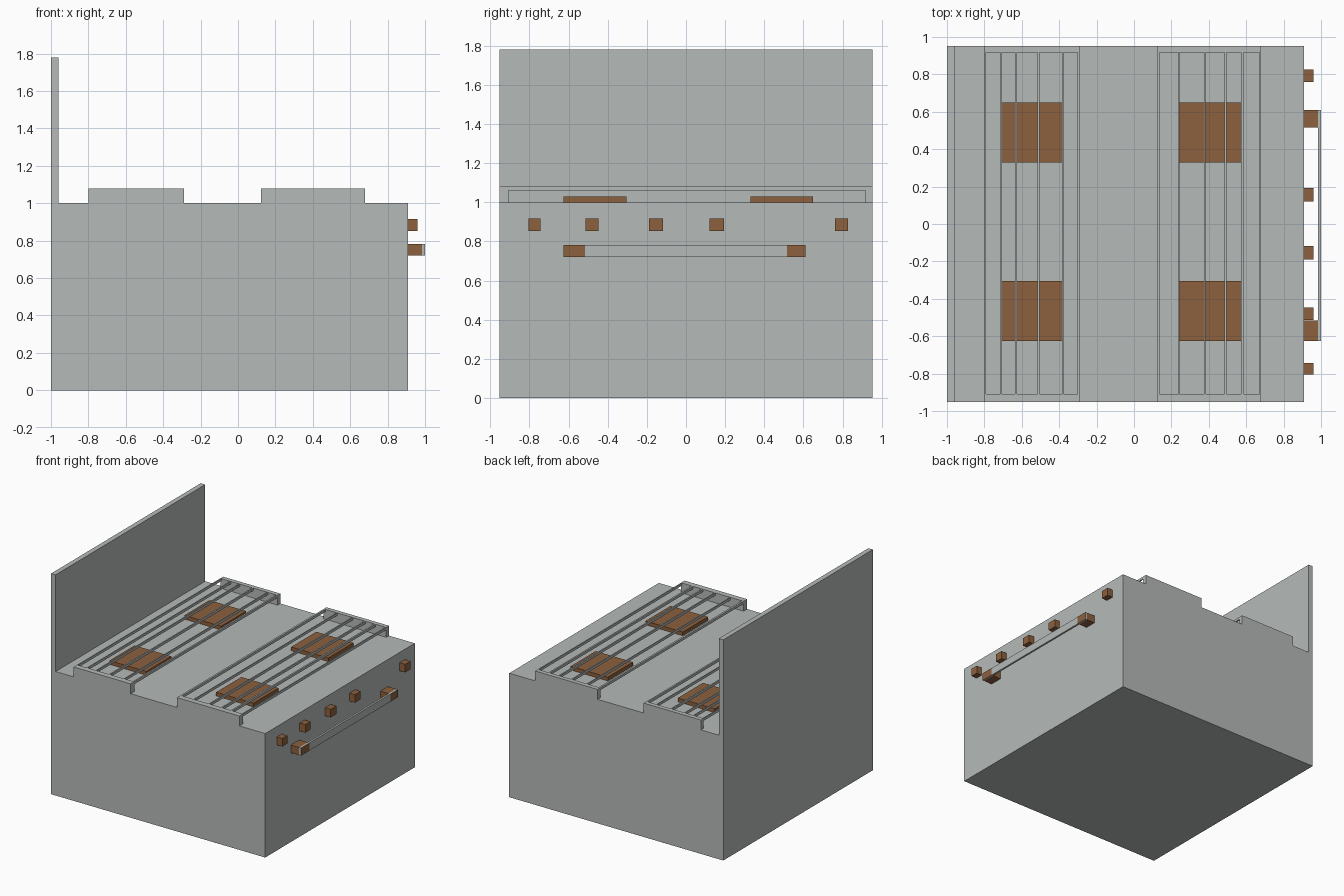
import bpy, bmesh

if "Cube" in bpy.data.objects:
    bpy.data.objects.remove(bpy.data.objects["Cube"])


def material(name, rgb):
    m = bpy.data.materials.new(name)
    m.diffuse_color = (*rgb, 1.0)
    m.use_nodes = True
    m.node_tree.nodes["Principled BSDF"].inputs["Base Color"].default_value = m.diffuse_color
    return m


GREY = material("steel grey", (0.46, 0.49, 0.48))
BROWN = material("burner brown", (0.265, 0.117, 0.047))


def boxes(name, mat, *spans):
    """One object made of boxes, each given as (x0, x1, y0, y1, z0, z1)."""
    bm = bmesh.new()
    for x0, x1, y0, y1, z0, z1 in spans:
        for v in bmesh.ops.create_cube(bm, size=1.0)["verts"]:
            v.co = (x1 if v.co.x > 0 else x0,
                    y1 if v.co.y > 0 else y0,
                    z1 if v.co.z > 0 else z0)
    me = bpy.data.meshes.new(name)
    bm.to_mesh(me)
    bm.free()
    me.materials.append(mat)
    ob = bpy.data.objects.new(name, me)
    bpy.context.collection.objects.link(ob)
    return ob


Y = 0.953          # half depth of the body
FRONT_X = 0.91     # control panel side

# Cabinet and upright splash panel
boxes("cabinet", GREY, (-1, FRONT_X, -Y, Y, 0, 1))
boxes("splash_panel", GREY, (-1, -0.96, -Y, Y, 1, 1.78))


# Grates: solid end plates, thin bars between them, open along the sides
def grate(name, bars):
    x0, x1 = bars[0][0], bars[-1][1]
    y0, y1 = -0.908, 0.918
    parts = [(x0, x1, -Y, y0, 1, 1.08), (x0, x1, y1, Y, 1, 1.08)]
    parts += [(a, b, y0, y1, 1.06, 1.08) for a, b in bars]
    boxes(name, GREY, *parts)


grate("grate_rear", [(-0.80, -0.792), (-0.714, -0.706), (-0.635, -0.626),
                     (-0.516, -0.505), (-0.384, -0.376), (-0.303, -0.29)])
grate("grate_near", [(0.122, 0.137), (0.237, 0.244), (0.373, 0.383),
                     (0.484, 0.495), (0.572, 0.585), (0.671, 0.68)])

# Four burners
for xn, x0, x1 in (("rear", -0.71, -0.382), ("near", 0.243, 0.575)):
    for yn, y0, y1 in (("left", -0.625, -0.305), ("right", 0.33, 0.65)):
        boxes(f"burner_{xn}_{yn}", BROWN, (x0, x1, y0, y1, 1, 1.03))

# Control knobs
knobs = [(-0.805, -0.743), (-0.513, -0.447), (-0.19, -0.117),
         (0.12, 0.193), (0.76, 0.827)]
for i, (y0, y1) in enumerate(knobs):
    boxes(f"knob_{i + 1}", BROWN, (FRONT_X, 0.96, y0, y1, 0.852, 0.917))

# Door handle: grey bar on two brown mounts with brown end caps
boxes("handle_bar", GREY, (0.983, 0.999, -0.625, 0.61, 0.72, 0.782))
for side, y0, y1 in (("left", -0.625, -0.517), ("right", 0.515, 0.61)):
    boxes(f"handle_mount_{side}", BROWN,
          (FRONT_X, 0.983, y0, y1, 0.72, 0.782),
          (0.999, 1.0, y0, y1, 0.72, 0.782))
